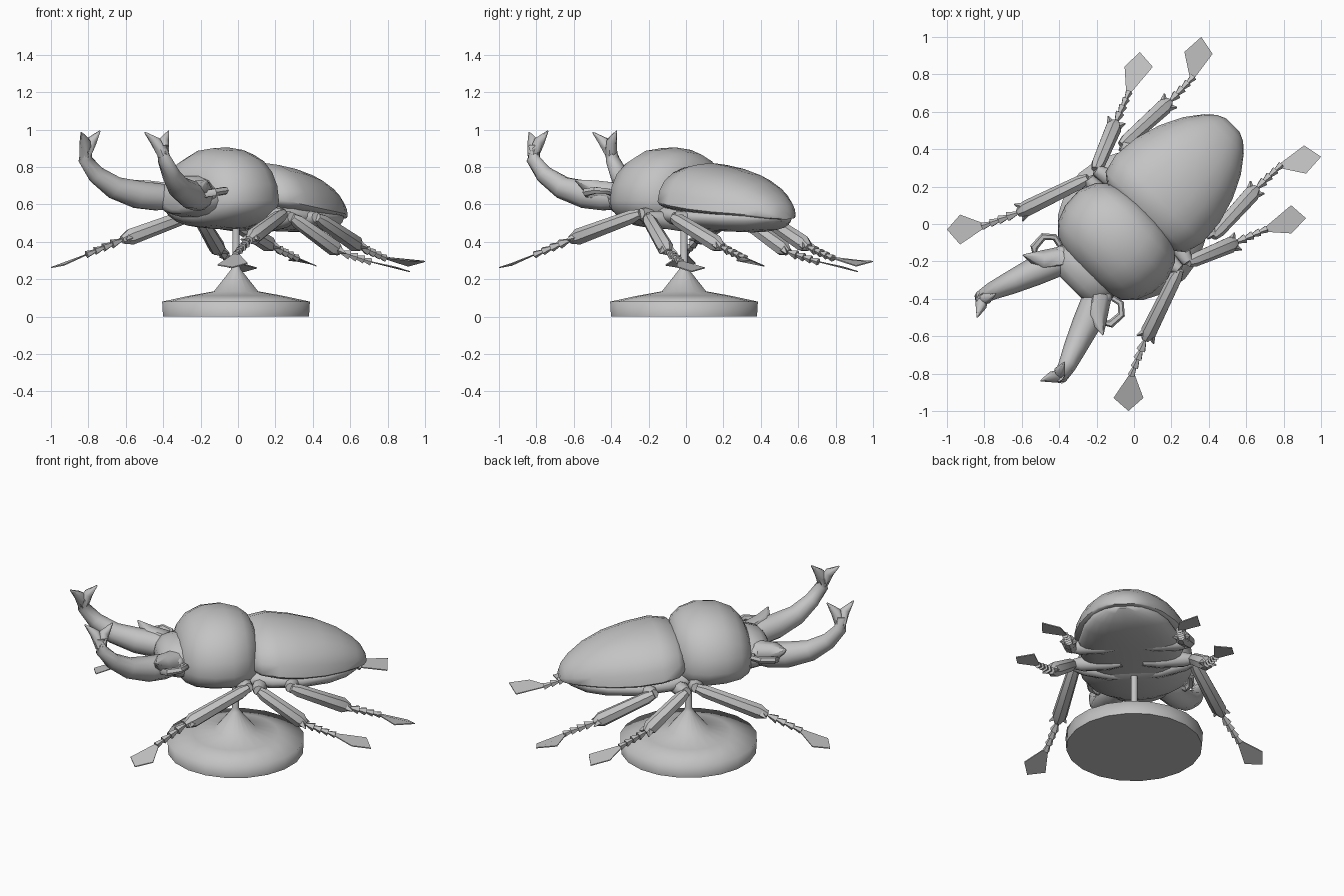
import bpy, bmesh, math
from mathutils import Vector, Matrix

# The beetle is laid out facing -y, then every part is turned to stand diagonally
TURN = Matrix.Rotation(math.radians(-45), 4, 'Z')
GREY = bpy.data.materials.new("grey")
GREY.diffuse_color = (0.55, 0.55, 0.55, 1)


def finish(bm, name, angle=40):
    bmesh.ops.recalc_face_normals(bm, faces=bm.faces)
    me = bpy.data.meshes.new(name)
    bm.to_mesh(me)
    bm.free()
    me.transform(TURN)
    me.materials.append(GREY)
    me.shade_smooth()
    me.set_sharp_from_angle(angle=math.radians(angle))
    ob = bpy.data.objects.new(name, me)
    bpy.context.collection.objects.link(ob)
    return ob


def skin(bm, rings):
    """Join rings of points into a capped tube."""
    loops = [[bm.verts.new(p) for p in r] for r in rings]
    n = len(loops[0])
    for a, b in zip(loops, loops[1:]):
        for i in range(n):
            j = (i + 1) % n
            bm.faces.new((a[i], a[j], b[j], b[i]))
    bm.faces.new(loops[0])
    bm.faces.new(loops[-1])


def shell(name, sections, n=20, power=0.9):
    """Loft along y from (y, half width, bottom, waist, top) sections."""
    bm = bmesh.new()
    rings = []
    for y, hw, zb, zc, zt in sections:
        ring = []
        for i in range(n):
            a = 2 * math.pi * i / n
            c, s = math.cos(a), math.sin(a)
            x = math.copysign(abs(c) ** power, c) * hw
            z = zc + (zt - zc if s > 0 else zc - zb) * s
            ring.append((x, y, z))
        rings.append(ring)
    skin(bm, rings)
    return finish(bm, name, 50)


def add_tube(bm, pts, radii, n=8):
    pts = [Vector(p) for p in pts]
    rings = []
    for k, p in enumerate(pts):
        d = (pts[min(k + 1, len(pts) - 1)] - pts[max(k - 1, 0)]).normalized()
        side = d.cross(Vector((0, 0, 1))).normalized()
        up = side.cross(d)
        rings.append([p + radii[k] * (side * math.cos(2 * math.pi * i / n)
                                      + up * math.sin(2 * math.pi * i / n)) for i in range(n)])
    skin(bm, rings)


def tube(name, pts, radii, n=8, angle=50):
    bm = bmesh.new()
    add_tube(bm, pts, radii, n)
    return finish(bm, name, angle)


# Display stand: disc, cone and rod
bm = bmesh.new()
profile = [(0.395, 0), (0.4, 0.08), (0.25, 0.112), (0.12, 0.135),
           (0.028, 0.25), (0.02, 0.27), (0.02, 0.52)]
skin(bm, [[(r * math.cos(2 * math.pi * i / 20), -0.015 + r * math.sin(2 * math.pi * i / 20), z)
           for i in range(20)] for r, z in profile])
finish(bm, "stand", 85)

# Body shells
shell("thorax", [(-0.365, 0.16, 0.53, 0.62, 0.73), (-0.335, 0.235, 0.50, 0.62, 0.80),
                 (-0.28, 0.295, 0.48, 0.62, 0.86), (-0.19, 0.33, 0.47, 0.62, 0.90),
                 (-0.08, 0.336, 0.465, 0.62, 0.905), (0.01, 0.30, 0.47, 0.62, 0.88),
                 (0.065, 0.24, 0.50, 0.62, 0.84), (0.095, 0.16, 0.53, 0.62, 0.78)])
shell("wing_cases", [(0.04, 0.24, 0.58, 0.63, 0.75), (0.09, 0.305, 0.56, 0.615, 0.805),
                     (0.19, 0.33, 0.55, 0.595, 0.822), (0.33, 0.318, 0.54, 0.575, 0.80),
                     (0.47, 0.277, 0.53, 0.56, 0.765), (0.59, 0.218, 0.525, 0.55, 0.712),
                     (0.68, 0.15, 0.52, 0.54, 0.65), (0.725, 0.10, 0.52, 0.53, 0.605),
                     (0.748, 0.05, 0.52, 0.525, 0.56)])
shell("belly", [(0.0, 0.24, 0.475, 0.54, 0.62), (0.15, 0.30, 0.47, 0.54, 0.62),
                (0.33, 0.295, 0.455, 0.53, 0.60), (0.50, 0.25, 0.45, 0.53, 0.58),
                (0.61, 0.19, 0.462, 0.53, 0.57), (0.69, 0.11, 0.49, 0.53, 0.55),
                (0.72, 0.05, 0.51, 0.525, 0.54)], power=0.7)
shell("head", [(-0.30, 0.20, 0.52, 0.62, 0.76), (-0.37, 0.20, 0.53, 0.62, 0.755),
               (-0.43, 0.185, 0.54, 0.63, 0.735), (-0.465, 0.13, 0.55, 0.63, 0.70),
               (-0.48, 0.08, 0.57, 0.63, 0.67)], n=14)

# Legs: coxa, knee, shin end, foot start, then the three outer foot corners
# (x is the distance from the centre line)
LEGS = {
    "front": [(0.06, -0.04, 0.495), (0.345, 0.0, 0.55), (0.48, -0.396, 0.41), (0.559, -0.573, 0.335),
              (0.693, -0.622, 0.285), (0.686, -0.728, 0.262), (0.58, -0.735, 0.275)],
    "middle": [(0.06, 0.13, 0.485), (0.35, 0.06, 0.53), (0.455, 0.318, 0.345), (0.516, 0.474, 0.295),
               (0.63, 0.559, 0.265), (0.629, 0.672, 0.24), (0.523, 0.665, 0.26)],
    "back": [(0.06, 0.33, 0.48), (0.345, 0.25, 0.53), (0.328, 0.60, 0.37), (0.332, 0.771, 0.315),
             (0.46, 0.841, 0.30), (0.453, 0.962, 0.295), (0.346, 0.94, 0.27)],
}

for side, s in (("left", -1), ("right", 1)):
    def P(p):
        return Vector((s * p[0], p[1], p[2]))

    for leg, raw in LEGS.items():
        tag = f"{leg}_{side}"
        coxa, knee, shin, ankle, c1, c2, c3 = [P(p) for p in raw]
        tube(tag + "_thigh", [coxa, coxa.lerp(knee, 0.3), coxa.lerp(knee, 0.8), knee],
             [0.025, 0.042, 0.045, 0.03], 8)
        # Shin flaring to a spiked end
        bm = bmesh.new()
        add_tube(bm, [knee, knee.lerp(shin, 0.12), knee.lerp(shin, 0.88), shin],
                 [0.025, 0.038, 0.045, 0.022], 7)
        d = (shin - knee).normalized()
        out = d.cross(Vector((0, 0, 1))).normalized()
        for w in (1, -1):
            a = knee.lerp(shin, 0.86)
            add_tube(bm, [a, a + d * 0.06 + out * w * 0.05], [0.036, 0.004], 4)
        finish(bm, tag + "_shin", 40)
        # Chain of flared toe joints
        bm = bmesh.new()
        for i in range(4):
            a, b = shin.lerp(ankle, i / 4), shin.lerp(ankle, (i + 1.2) / 4)
            add_tube(bm, [a, b], [0.008, 0.027 - 0.002 * i], 5)
        finish(bm, tag + "_toe_joints", 30)
        # Paddle foot
        bm = bmesh.new()
        wide = (c1 - c3).normalized() * 0.012
        skin(bm, [[p + Vector((0, 0, h)) for p in (ankle - wide, ankle + wide, c1, c2, c3)]
                  for h in (-0.003, 0.003)])
        finish(bm, tag + "_foot", 30)

    # Curved jaw with forked tip and outer tooth
    bm = bmesh.new()
    add_tube(bm, [P(p) for p in ((0.11, -0.37, 0.635), (0.155, -0.46, 0.64), (0.198, -0.56, 0.652),
                                 (0.245, -0.69, 0.69), (0.283, -0.79, 0.76), (0.30, -0.855, 0.84),
                                 (0.285, -0.86, 0.91))],
             [0.06, 0.076, 0.076, 0.062, 0.048, 0.038, 0.034], 10)
    for tip in ((0.24, -0.945, 0.985), (0.26, -0.785, 0.992)):
        add_tube(bm, [P((0.295, -0.86, 0.86)), P((0.28, -0.86, 0.91)).lerp(P(tip), 0.35), P(tip)],
                 [0.032, 0.03, 0.004], 6)
    add_tube(bm, [P((0.14, -0.40, 0.66)), P((0.21, -0.49, 0.68)), P((0.302, -0.537, 0.73))],
             [0.065, 0.058, 0.004], 6)
    finish(bm, side + "_jaw", 60)

    # Bent feeler
    tube(side + "_feeler", [P(p) for p in ((0.16, -0.40, 0.64), (0.25, -0.495, 0.655), (0.29, -0.465, 0.665),
                                           (0.295, -0.39, 0.675), (0.25, -0.35, 0.67), (0.20, -0.36, 0.66))],
         [0.018, 0.02, 0.022, 0.02, 0.018, 0.016], 6)

    # Eye set into the side of the head
    bm = bmesh.new()
    bmesh.ops.create_uvsphere(bm, u_segments=12, v_segments=8, radius=0.045,
                              matrix=Matrix.Translation(P((0.16, -0.385, 0.655))))
    finish(bm, side + "_eye")
